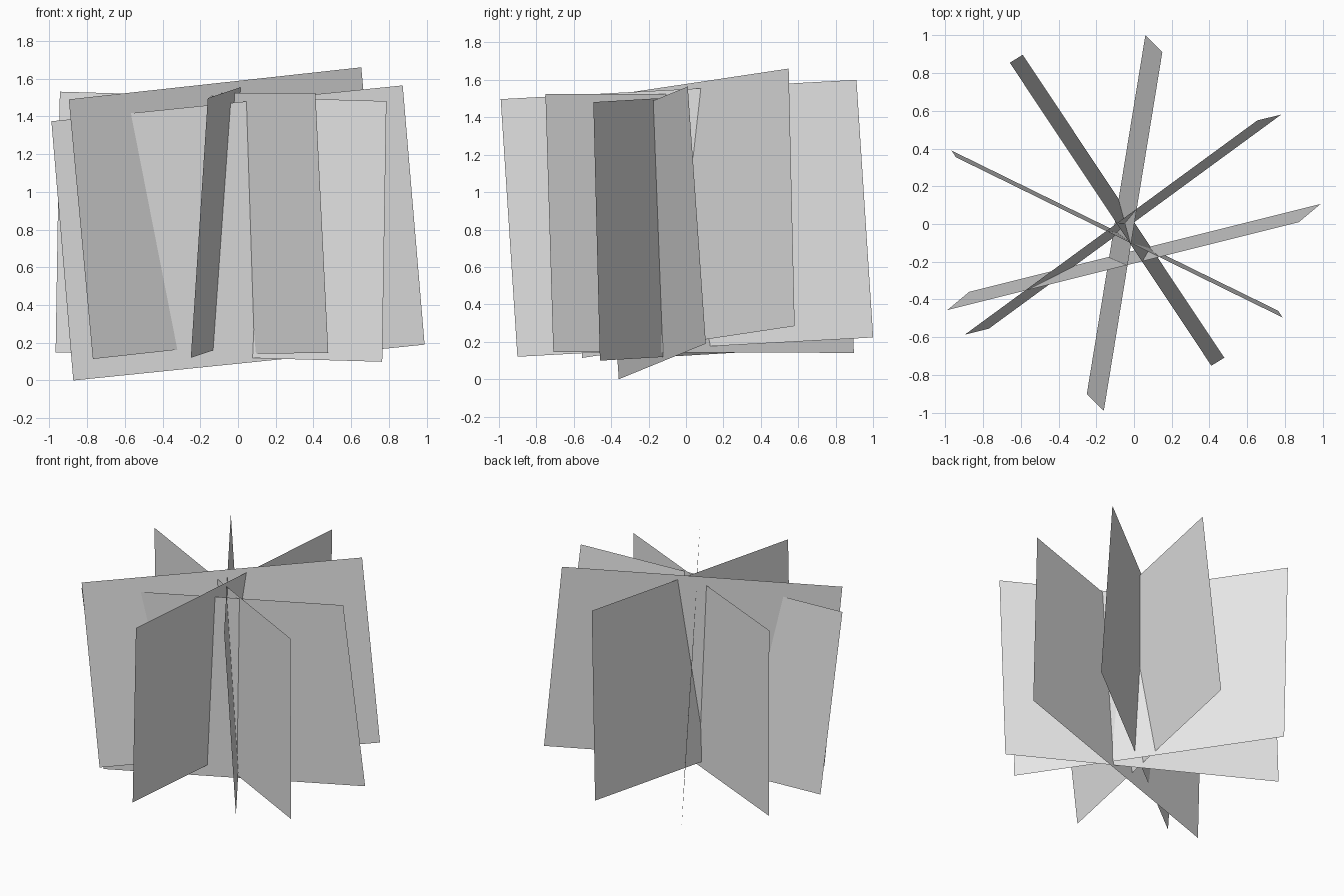
import bpy
from mathutils import Matrix, Vector

cube = bpy.data.objects.get("Cube")
if cube:
    bpy.data.objects.remove(cube, do_unlink=True)

# One plain grey for every card
grey = bpy.data.materials.new("light_grey")
grey.use_nodes = True
grey.diffuse_color = (0.8, 0.8, 0.8, 1)
grey.node_tree.nodes["Principled BSDF"].inputs["Base Color"].default_value = (0.8, 0.8, 0.8, 1)

WIDTH, HEIGHT = 1.93, 1.383


def card(name, centre, along, up):
    """Flat rectangle whose width follows `along` and whose height leans with `up`."""
    x = Vector(along).normalized()
    n = x.cross(Vector(up)).normalized()
    y = n.cross(x)
    bpy.ops.mesh.primitive_plane_add(size=1)
    obj = bpy.context.object
    obj.name = name
    turn = Matrix((x, y, n)).transposed().to_4x4()
    size = Matrix.Diagonal((WIDTH, HEIGHT, 1, 1))
    obj.data.transform(Matrix.Translation(centre) @ turn @ size)
    obj.data.materials.append(grey)


# Five crossing foliage cards, each with its own heading and lean
card("front_to_back_card", (-0.05, 0.005, 0.86), (0.31, 1.9, 0.103), (0.09, -0.09, 1.378))
card("side_to_side_card", (0, -0.175, 0.782), (1.862, 0.465, 0.19), (-0.11, -0.095, 1.375))
card("back_left_card", (-0.058, -0.003, 0.887), (1.55, 1.135, 0.17), (-0.125, -0.03, 1.375))
card("back_right_card", (-0.09, 0.073, 0.833), (1.07, -1.608, 0.004), (-0.07, -0.04, 1.38))
card("right_to_left_card", (-0.09, -0.053, 0.815), (1.733, -0.85, -0.05), (0.022, -0.035, 1.38))
